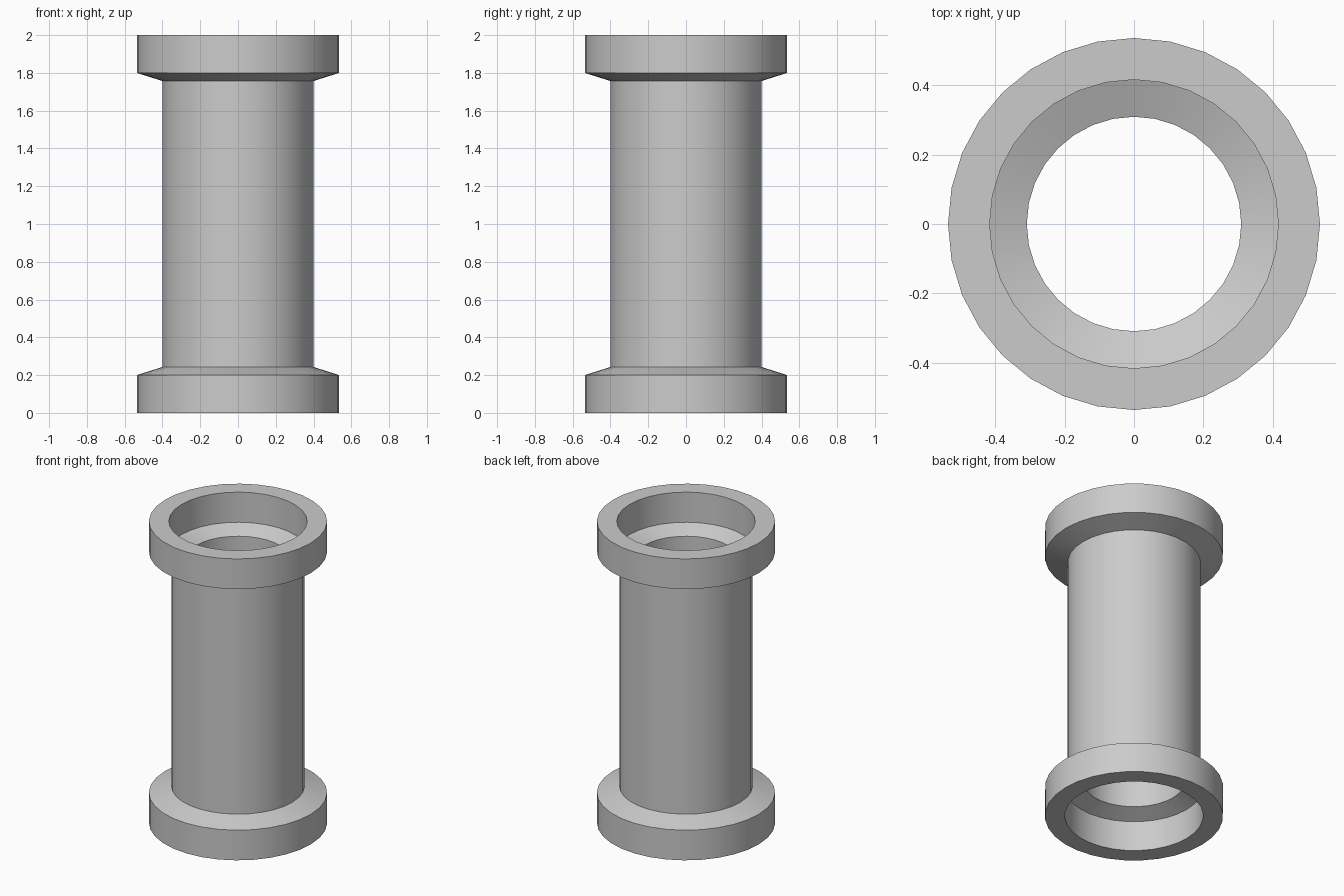
import bpy
import bmesh
import math
from mathutils import Matrix

SEGMENTS = 32

cube = bpy.data.objects.get("Cube")
if cube:
    bpy.data.objects.remove(cube, do_unlink=True)

# One plain grey for the whole pipe
grey = bpy.data.materials.new("plain grey")
grey.use_nodes = True
colour = (0.6, 0.6, 0.6, 1.0)
grey.diffuse_color = colour
grey.node_tree.nodes["Principled BSDF"].inputs["Base Color"].default_value = colour

# Upper half of the wall as (radius, z): outside from the waist, over the rim, down the bore
upper = [(0.40, 1.757), (0.536, 1.80), (0.536, 2.0),
         (0.416, 2.0), (0.416, 1.80), (0.309, 1.757)]
# Mirror about mid height to close the wall section
profile = upper + [(r, 2.0 - z) for r, z in reversed(upper)]

# Spin the closed section into a flanged pipe with socketed ends
bm = bmesh.new()
rings = []
for i in range(SEGMENTS):
    turn = Matrix.Rotation(math.tau * i / SEGMENTS, 3, 'Z')
    rings.append([bm.verts.new(turn @ bm.verts.new((r, 0, z)).co) for r, z in profile])
bmesh.ops.delete(bm, geom=[v for v in bm.verts if v not in {w for ring in rings for w in ring}],
                 context='VERTS')
count = len(profile)
for i, ring in enumerate(rings):
    following = rings[(i + 1) % SEGMENTS]
    for j in range(count):
        k = (j + 1) % count
        bm.faces.new((ring[j], following[j], following[k], ring[k]))
bmesh.ops.recalc_face_normals(bm, faces=bm.faces)

mesh = bpy.data.meshes.new("flanged_pipe")
bm.to_mesh(mesh)
bm.free()
mesh.materials.append(grey)
pipe = bpy.data.objects.new("flanged_pipe", mesh)
bpy.context.collection.objects.link(pipe)

# Round surfaces smooth, rims and shoulders crisp
bpy.context.view_layer.objects.active = pipe
pipe.select_set(True)
bpy.ops.object.shade_smooth_by_angle(angle=math.radians(15))
